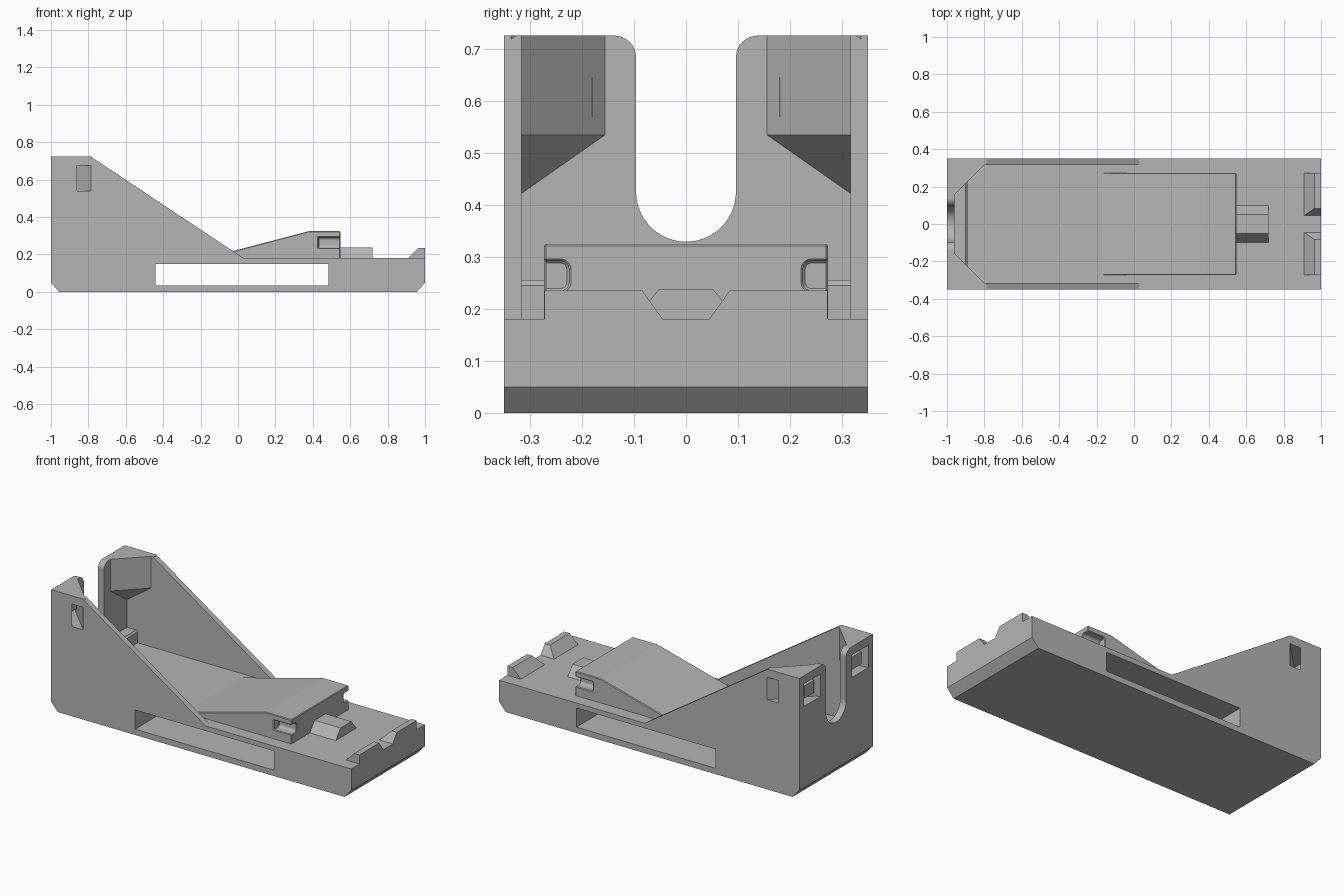
import bpy, bmesh, math
from mathutils import Vector

if "Cube" in bpy.data.objects:
    bpy.data.objects.remove(bpy.data.objects["Cube"], do_unlink=True)

grey = bpy.data.materials.new("light grey plastic")
grey.use_nodes = True
colour = (0.46, 0.46, 0.46, 1)
grey.diffuse_color = colour
grey.node_tree.nodes["Principled BSDF"].inputs["Base Color"].default_value = colour


def finish(name, bm):
    bmesh.ops.recalc_face_normals(bm, faces=bm.faces)
    mesh = bpy.data.meshes.new(name)
    bm.to_mesh(mesh)
    bm.free()
    mesh.materials.append(grey)
    obj = bpy.data.objects.new(name, mesh)
    bpy.context.collection.objects.link(obj)
    return obj


def prism(name, points, axis, lo, hi):
    """Extrude a 2D outline along an axis; the outline uses the other two axes in order."""
    def place(p, d):
        co = list(p)
        co.insert("xyz".index(axis), d)
        return co
    bm = bmesh.new()
    face = bm.faces.new([bm.verts.new(place(p, lo)) for p in points])
    moved = bmesh.ops.extrude_face_region(bm, geom=[face])["geom"]
    shift = Vector(place((0, 0), hi - lo))
    bmesh.ops.translate(bm, vec=shift, verts=[v for v in moved if isinstance(v, bmesh.types.BMVert)])
    return finish(name, bm)


def box(name, x, y, z):
    return prism(name, [(x[0], y[0]), (x[1], y[0]), (x[1], y[1]), (x[0], y[1])], "z", *z)


def hull(name, points):
    bm = bmesh.new()
    for p in points:
        bm.verts.new(p)
    bmesh.ops.convex_hull(bm, input=bm.verts)
    return finish(name, bm)


def modify(obj, kind, **settings):
    mod = obj.modifiers.new(kind.title(), kind)
    for key, value in settings.items():
        setattr(mod, key, value)
    bpy.context.view_layer.objects.active = obj
    bpy.ops.object.modifier_apply(modifier=mod.name)


def combine(obj, other, operation="DIFFERENCE"):
    modify(obj, "BOOLEAN", object=other, operation=operation, solver="EXACT")
    bpy.data.objects.remove(other, do_unlink=True)


def arc(cy, cz, r, start, end, steps):
    angles = [math.radians(start + (end - start) * i / steps) for i in range(steps + 1)]
    return [(cy + r * math.cos(a), cz + r * math.sin(a)) for a in angles]


# Wedge-sided body with a hollow between the walls
TOP, FLOOR, WALL = 0.725, 0.18, 0.316
body = prism("body", [(-1, 0.05), (-0.955, 0), (0.955, 0), (1, 0.05), (1, FLOOR), (0.03, FLOOR),
                      (-0.03, 0.22), (-0.79, TOP), (-1, TOP)], "y", -0.35, 0.35)
combine(body, box("hollow", (-0.96, 0.2), (-WALL, WALL), (FLOOR, 1)))

# Triangular corner columns with sloping undersides
for s in (-1, 1):
    corner, inner, outer = (-0.98, s * 0.333), (-0.98, s * 0.136), (-0.78, s * 0.336)
    column = hull("column", [(*corner, TOP), (*inner, TOP), (*outer, TOP),
                             (*corner, 0.396), (*inner, 0.534), (*outer, 0.534)])
    # Trim the part that would show outside the sloped wall
    combine(body, column, "UNION")

# U-shaped slot in the end wall, flared at the top
R, LIP = 0.096, 0.042
slot = ([(R + LIP, 0.9)] + arc(R + LIP, TOP - LIP, LIP, 90, 180, 8)
        + arc(0, 0.425, R, 0, -180, 28)
        + arc(-R - LIP, TOP - LIP, LIP, 0, 90, 8) + [(-R - LIP, 0.9)])
combine(body, prism("slot_cutter", slot, "x", -1.1, -0.9))

# Angled strap passages through the corners, with a peg in each
for s, side in ((1, "back"), (-1, "front")):
    passage = [(-0.775, 0.361), (-0.86, 0.361), (-0.86, 0.35), (-0.94, 0.3),
               (-1.02, 0.31), (-1.02, 0.14), (-0.975, 0.161)]
    combine(body, prism("passage_cutter", [(x, s * y) for x, y in passage], "z", 0.54, 0.675))
    peg = sorted((s * 0.18, s * 0.27))
    box(side + "_peg", (-0.98, -0.935), peg, (0.57, 0.645))

# Long opening right through the base
combine(body, box("opening_cutter", (-0.44, 0.485), (-0.5, 0.5), (0.035, 0.15)))

# Low rib inside the end wall
rib = prism("inner_rib", [(-0.965, 0.17), (-0.89, 0.17), (-0.89, 0.245), (-0.9, 0.255),
                          (-0.965, 0.255)], "y", -0.317, 0.317)

# Ramp with rounded notches at its raised end
ramp = prism("ramp", [(-0.18, 0.178), (0.38, 0.325), (0.547, 0.325), (0.547, 0.17), (-0.18, 0.17)],
             "y", -0.273, 0.273)
for s in (-1, 1):
    y0, y1, r = 0.225, 0.3, 0.016
    notch = ([(y1, 0.235), (y1, 0.292)] + arc(y0 + r, 0.292 - r, r, 90, 180, 5)
             + arc(y0 + r, 0.235 + r, r, 180, 270, 5))
    combine(ramp, prism("notch_cutter", [(s * y, z) for y, z in notch], "x", 0.43, 0.6))
modify(ramp, "BEVEL", width=0.005, segments=1, limit_method="ANGLE", angle_limit=math.radians(50))

# Trapezoid tongue in front of the ramp
prism("tongue", [(-0.1, 0.178), (0.1, 0.178), (0.052, 0.238), (-0.052, 0.238)], "x", 0.53, 0.72)

# Pair of end stops with sloped inner sides
for s, side in ((1, "back"), (-1, "front")):
    hull(side + "_end_stop", [(x, s * y, z) for x, y, z in (
        (0.908, 0.043, 0.178), (1, 0.043, 0.178), (0.908, 0.272, 0.178), (1, 0.272, 0.178),
        (0.965, 0.084, 0.235), (1, 0.084, 0.235), (0.965, 0.272, 0.235), (1, 0.272, 0.235))])
